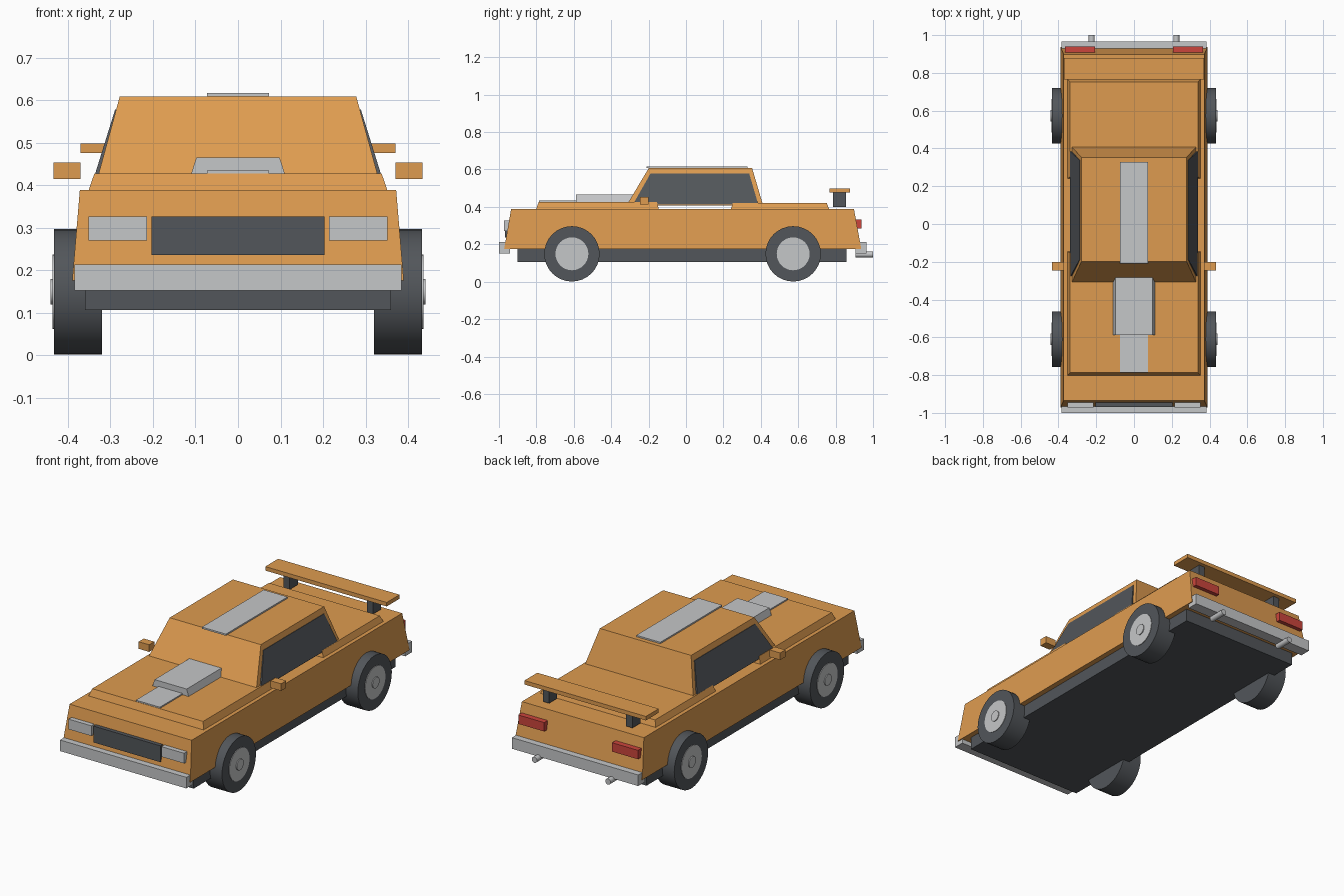
import bpy, bmesh
from mathutils import Matrix, Vector

if "Cube" in bpy.data.objects:
    bpy.data.objects.remove(bpy.data.objects["Cube"], do_unlink=True)


def material(name, rgb):
    mat = bpy.data.materials.new(name)
    mat.use_nodes = True
    mat.diffuse_color = (*rgb, 1)
    mat.node_tree.nodes["Principled BSDF"].inputs["Base Color"].default_value = (*rgb, 1)
    return mat


orange = material("orange paint", (0.73, 0.33, 0.08))
silver = material("light grey", (0.56, 0.57, 0.58))
dark = material("dark grey", (0.085, 0.093, 0.103))
red = material("red lamp", (0.60, 0.06, 0.045))


def finish(name, bm, mat):
    bmesh.ops.recalc_face_normals(bm, faces=bm.faces)
    mesh = bpy.data.meshes.new(name)
    bm.to_mesh(mesh)
    bm.free()
    mesh.materials.append(mat)
    obj = bpy.data.objects.new(name, mesh)
    bpy.context.collection.objects.link(obj)
    return obj


def block(name, mat, x, y, z, top_x=None, top_y=None):
    """Box between ranges; the top face may have its own x and y ranges."""
    top_x, top_y = top_x or x, top_y or y
    bm = bmesh.new()
    bmesh.ops.create_cube(bm, size=2)
    for v in bm.verts:
        up = v.co.z > 0
        xs, ys = (top_x, top_y) if up else (x, y)
        v.co = Vector((xs[v.co.x > 0], ys[v.co.y > 0], z[up]))
    return finish(name, bm, mat)


def wide(name, mat, half, y, z, top_half=None, top_y=None):
    """Block centred across the car."""
    t = top_half or half
    return block(name, mat, (-half, half), y, z, (-t, t), top_y)


def pair(name, mat, x, y, z):
    """The same block on the left and the right."""
    block("left_" + name, mat, x, y, z)
    block("right_" + name, mat, (-x[1], -x[0]), y, z)


def cylinder(name, mat, axis, radius, start, end, sides=32):
    """Cylinder running along the x or y axis."""
    bm = bmesh.new()
    start, end = Vector(start), Vector(end)
    turn = Matrix.Rotation(1.5707963, 4, "Y" if axis == "x" else "X")
    bmesh.ops.create_cone(bm, cap_ends=True, segments=sides, radius1=radius, radius2=radius,
                          depth=(end - start).length,
                          matrix=Matrix.Translation((start + end) / 2) @ turn)
    for f in bm.faces:
        f.smooth = len(f.verts) == 4
    for e in bm.edges:
        e.smooth = all(f.smooth for f in e.link_faces)
    return finish(name, bm, mat)


# Lower body and chassis
wide("body", orange, 0.39, (-0.972, 0.937), (0.176, 0.389), 0.372, (-0.935, 0.898))
wide("chassis", dark, 0.36, (-0.9, 0.858), (0.106, 0.19))

# Hood and trunk lid
wide("hood", orange, 0.352, (-0.802, -0.145), (0.386, 0.427), 0.338, (-0.787, -0.155))
wide("trunk_lid", orange, 0.352, (0.24, 0.766), (0.386, 0.422), 0.338, (0.25, 0.752))

# Cabin, with side glass standing slightly proud of it
wide("cabin", orange, 0.333, (-0.318, 0.412), (0.408, 0.609), 0.278, (-0.198, 0.353))
wide("side_windows", dark, 0.34, (-0.283, 0.386), (0.414, 0.578), 0.289, (-0.19, 0.338))

# Hood scoop and stripes
wide("hood_scoop", silver, 0.111, (-0.587, -0.25), (0.424, 0.465), 0.098)
wide("hood_stripe", silver, 0.073, (-0.785, -0.5), (0.425, 0.434))
wide("roof_stripe", silver, 0.073, (-0.21, 0.328), (0.608, 0.617))

# Bumpers, grille and lamps
wide("front_bumper", silver, 0.385, (-1.0, -0.94), (0.152, 0.213))
wide("rear_bumper", silver, 0.385, (0.905, 0.966), (0.152, 0.213))
wide("grille", dark, 0.204, (-0.968, -0.93), (0.236, 0.326))
pair("headlight", silver, (0.214, 0.352), (-0.972, -0.93), (0.27, 0.326))
pair("tail_light", red, (0.207, 0.365), (0.895, 0.939), (0.284, 0.333))

# Wing and door mirrors
wide("wing", orange, 0.37, (0.766, 0.878), (0.476, 0.498))
pair("wing_post", dark, (0.235, 0.273), (0.786, 0.856), (0.4, 0.478))
pair("mirror", orange, (0.37, 0.434), (-0.245, -0.2), (0.414, 0.453))

# Wheels and exhaust pipes
for side, s in (("left", 1), ("right", -1)):
    for end, y in (("front", -0.61), ("rear", 0.573)):
        for part, mat, radius, inner, outer in (("tyre", dark, 0.148, 0.32, 0.433),
                                                ("hub", silver, 0.088, 0.4, 0.436),
                                                ("hub_cap", silver, 0.03, 0.42, 0.441)):
            cylinder(f"{end}_{side}_{part}", mat, "x", radius,
                     (s * inner, y, 0.149), (s * outer, y, 0.149))
    cylinder(f"{side}_exhaust", silver, "y", 0.016,
             (s * 0.224, 0.905, 0.146), (s * 0.224, 1.0, 0.146), 16)
